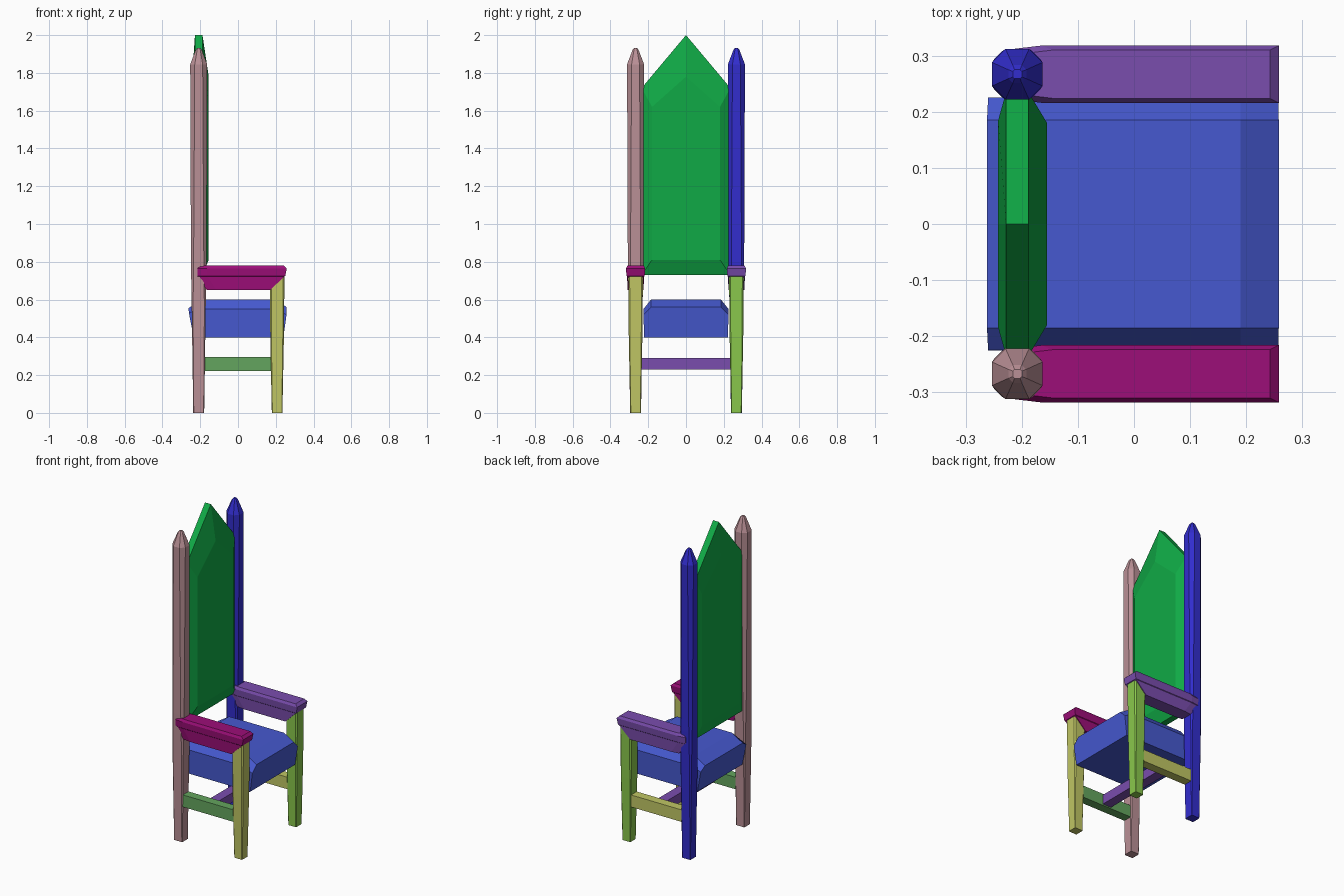
import bpy

cube = bpy.data.objects.get("Cube")
if cube:
    bpy.data.objects.remove(cube, do_unlink=True)


def material(name, rgb):
    lin = [((c / 255 + 0.055) / 1.055) ** 2.4 if c > 10 else c / 255 / 12.92 for c in rgb]
    m = bpy.data.materials.new(name)
    m.use_nodes = True
    m.diffuse_color = (*lin, 1)
    bsdf = next(n for n in m.node_tree.nodes if n.type == 'BSDF_PRINCIPLED')
    bsdf.inputs["Base Color"].default_value = (*lin, 1)
    return m


PINK = material("dusty pink", (186, 144, 150))
NAVY = material("deep blue", (50, 45, 206))
GREEN = material("emerald green", (16, 170, 70))
MAGENTA = material("magenta", (156, 14, 120))
PURPLE = material("purple", (122, 77, 174))
BLUE = material("seat blue", (70, 89, 208))
OLIVE = material("olive yellow", (192, 198, 100))
LIME = material("lime green", (138, 200, 76))
SAGE = material("sage green", (100, 165, 94))


def loft(name, rings, mat):
    """Skin a list of equal-length point loops and cap both ends."""
    n = len(rings[0])
    verts = [p for r in rings for p in r]
    faces = [list(range(n)), list(range(len(verts) - n, len(verts)))]
    for k in range(len(rings) - 1):
        for i in range(n):
            j = (i + 1) % n
            faces.append([k * n + i, k * n + j, (k + 1) * n + j, (k + 1) * n + i])
    me = bpy.data.meshes.new(name)
    me.from_pydata(verts, [], faces)
    me.materials.append(mat)
    ob = bpy.data.objects.new(name, me)
    bpy.context.collection.objects.link(ob)
    # consistent outward normals
    import bmesh
    bm = bmesh.new()
    bm.from_mesh(me)
    bmesh.ops.recalc_face_normals(bm, faces=bm.faces)
    bm.to_mesh(me)
    bm.free()
    return ob


def octagon(cx, cy, z, h, c):
    """Square of half-width h with corners cut by c."""
    k = h - c
    pts = [(h, -k), (h, k), (k, h), (-k, h), (-h, k), (-h, -k), (-k, -h), (k, -h)]
    return [(cx + x, cy + y, z) for x, y in pts]


def box(name, x0, x1, y0, y1, z0, z1, mat):
    loft(name, [[(x0, y0, z), (x1, y0, z), (x1, y1, z), (x0, y1, z)] for z in (z0, z1)], mat)


# (height, half-width, corner cut)
POST = [(0, .029, .003), (.55, .037, .007), (.8, .041, .014), (1.845, .045, .024),
        (1.922, .016, .008), (1.932, .008, .003)]
LEG = [(0, .028, .003), (.4, .036, .006), (.73, .039, .008)]

# (height, back x, front x, half-width) of the armrest layers
ARM = [(.65, -.165, .17, .042), (.722, -.212, .245, .045), (.725, -.215, .25, .048),
       (.765, -.215, .258, .051), (.78, -.195, .242, .043)]

SIDES = [("right", -1, PINK, OLIVE, MAGENTA, SAGE),
         ("left", 1, NAVY, LIME, PURPLE, OLIVE)]
for side, s, post_mat, leg_mat, arm_mat, rail_mat in SIDES:
    cy = s * .267
    # tall rear post and short front leg
    loft(side + "_rear_post", [octagon(-.208, cy, *r) for r in POST], post_mat)
    loft(side + "_front_leg", [octagon(.207, cy, *r) for r in LEG], leg_mat)
    # armrest with narrowed rear end and sloped underside
    loft(side + "_armrest",
         [[(b, cy - h + .006, z), (b + .05, cy - h, z), (f, cy - h, z),
           (f, cy + h, z), (b + .05, cy + h, z), (b, cy + h - .006, z)]
          for z, b, f, h in ARM], arm_mat)
    # side stretcher
    box(side + "_stretcher", -.19, .19, cy - .028, cy + .028, .222, .297, rail_mat)

# cross stretcher
box("cross_stretcher", -.03, .03, -.25, .25, .23, .29, PURPLE)


# pointed backrest panel, swelling front and rear
def panel(x, hw, bottom, shoulder, apex):
    return [(x, -hw, bottom), (x, hw, bottom), (x, hw, shoulder), (x, 0, apex), (x, -hw, shoulder)]


loft("backrest", [panel(-.242, .185, .80, 1.62, 1.79), panel(-.228, .235, .73, 1.72, 2.0),
                  panel(-.188, .235, .73, 1.72, 2.0), panel(-.155, .18, .81, 1.62, 1.78)], GREEN)


# cushioned seat: cross-sections from rear to front
def section(x_low, x_mid, x_top, low, mid, top):
    half = [(x_low, .222, low), (x_mid, .225, mid), (x_top, .185, top)]
    return [(x, -y, z) for x, y, z in half] + half[::-1]


loft("seat", [section(-.235, -.26, -.262, .40, .53, .555), section(-.19, -.19, -.19, .40, .55, .60),
              section(.19, .19, .19, .40, .55, .60), section(.24, .257, .258, .40, .52, .56)], BLUE)
